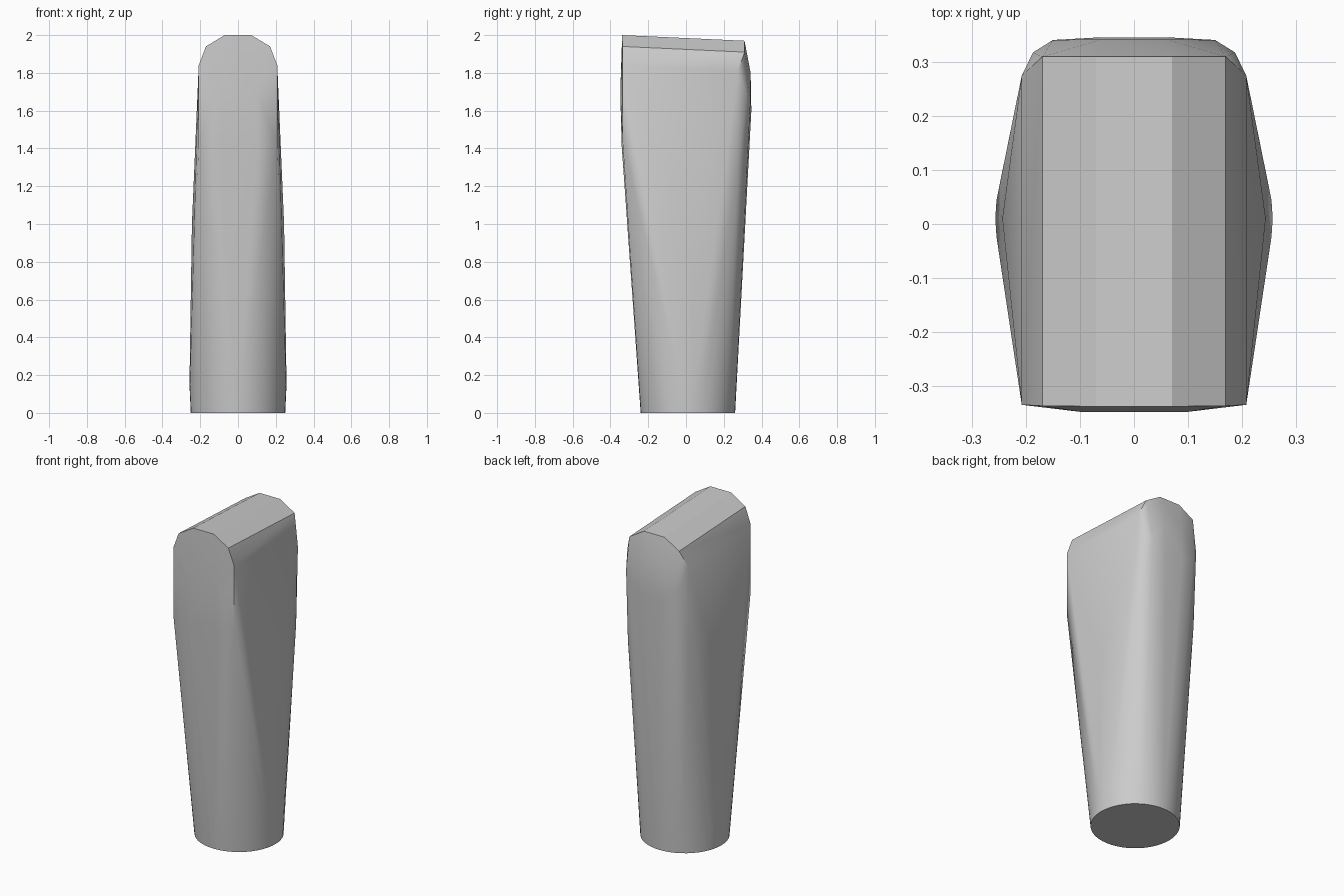
import bpy, bmesh, math

cube = bpy.data.objects.get("Cube")
if cube:
    bpy.data.objects.remove(cube, do_unlink=True)

grey = bpy.data.materials.new("plain grey")
grey.use_nodes = True
colour = (0.6, 0.6, 0.6, 1)
grey.diffuse_color = colour
grey.node_tree.nodes["Principled BSDF"].inputs["Base Color"].default_value = colour

bm = bmesh.new()


def ring(z, rx, ry, cy, sides=48):
    """Elliptical section of the round lower end."""
    for i in range(sides):
        a = 2 * math.pi * i / sides
        bm.verts.new((rx * math.cos(a), cy + ry * math.sin(a), z))


def mirrored(points):
    """Add each point on both sides of the centre plane."""
    for x, y, z in points:
        for side in (-1, 1):
            bm.verts.new((side * x, y, z))


# Round foot with a slight swell above it
ring(0, 0.25, 0.25, 0.01)
ring(0.15, 0.257, 0.258, 0.01)

# Flat front with square corners and a faceted arch on top
mirrored([(0.208, -0.335, 1.43), (0.208, -0.335, 1.84),
          (0.17, -0.337, 1.94), (0.07, -0.338, 2.0),
          (0.1, -0.348, 1.7), (0.1, -0.341, 1.42)])

# Bulging side walls
mirrored([(0.244, 0.01, 1.0)])

# Rounded back, bevelled towards the sloping ridge
mirrored([(0.07, 0.31, 1.97), (0.17, 0.31, 1.91), (0.208, 0.275, 1.81),
          (0.06, 0.342, 1.8), (0.06, 0.346, 1.6), (0.15, 0.341, 1.65),
          (0.187, 0.318, 1.7), (0.207, 0.272, 1.25)])

# Skin the sections into one solid
hull = bmesh.ops.convex_hull(bm, input=bm.verts)
spare = {v for v in hull["geom_interior"] + hull["geom_unused"]
         if isinstance(v, bmesh.types.BMVert)}
bmesh.ops.delete(bm, geom=list(spare), context='VERTS')
bmesh.ops.dissolve_limit(bm, angle_limit=math.radians(0.5),
                         verts=bm.verts, edges=bm.edges)
bmesh.ops.recalc_face_normals(bm, faces=bm.faces)

mesh = bpy.data.meshes.new("tapered_handle")
bm.to_mesh(mesh)
bm.free()
mesh.materials.append(grey)
handle = bpy.data.objects.new("tapered_handle", mesh)
bpy.context.collection.objects.link(handle)

# Soft shading with crisp edges
bpy.ops.object.select_all(action='DESELECT')
handle.select_set(True)
bpy.context.view_layer.objects.active = handle
bpy.ops.object.shade_smooth_by_angle(angle=math.radians(30))
